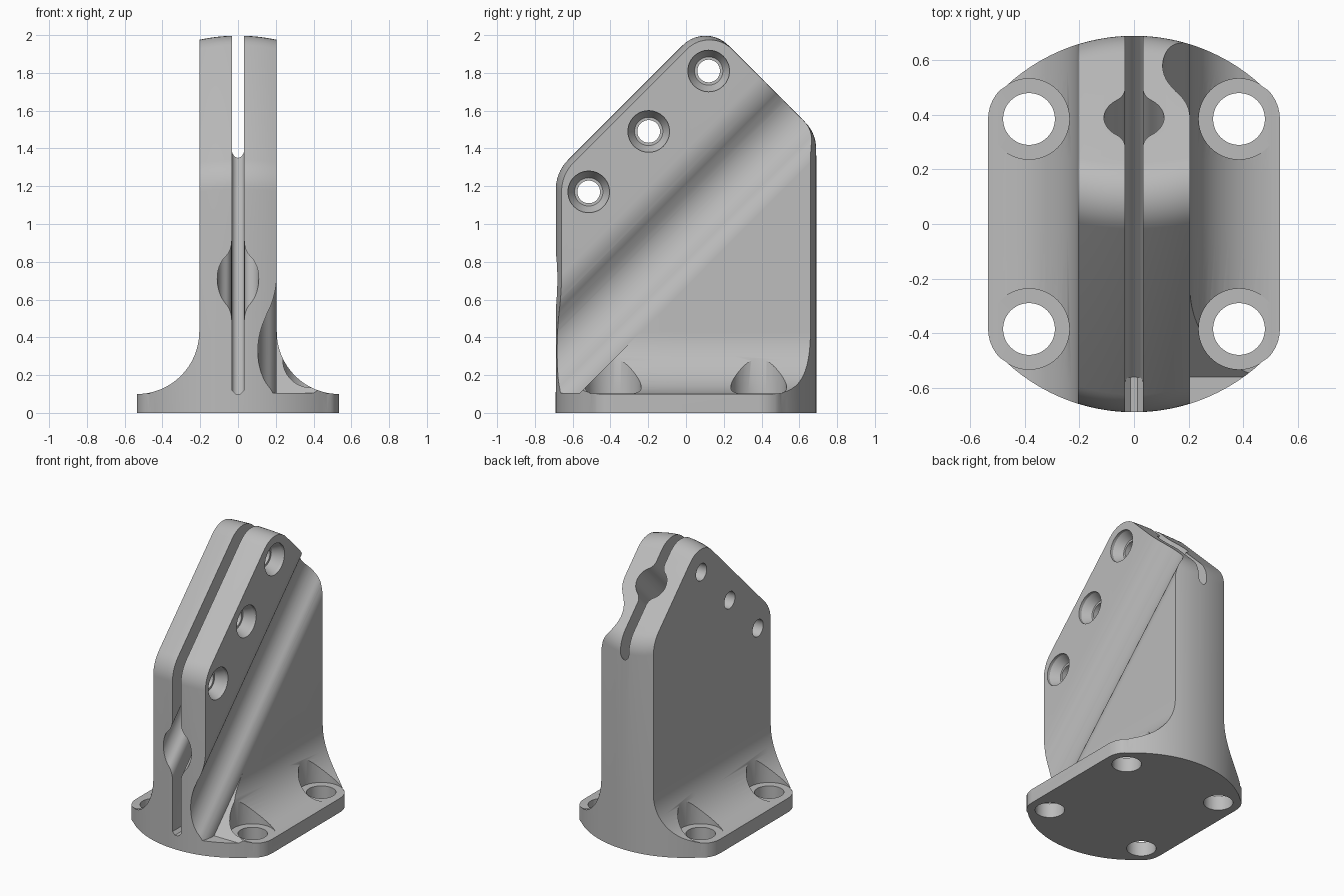
import bpy, bmesh
from math import sin, cos, pi, sqrt, atan2, tan
from mathutils import Vector, Matrix

if "Cube" in bpy.data.objects:
    bpy.data.objects.remove(bpy.data.objects["Cube"])

R = 0.69             # plan radius
WALL = 0.205         # half thickness of the upright
EDGE = 0.535         # half width of the foot
PLATE = 0.1          # foot plate thickness
FILLET = EDGE - WALL
BOLT, PAD = 0.385, 0.15
AXIS_Z = 1.39        # height of the inclined bore where y = 0

grey = bpy.data.materials.new("plain grey")
grey.use_nodes = True
colour = (0.5, 0.5, 0.5, 1)
grey.diffuse_color = colour
grey.node_tree.nodes["Principled BSDF"].inputs["Base Color"].default_value = colour


def finish(bm, name):
    bmesh.ops.recalc_face_normals(bm, faces=bm.faces)
    mesh = bpy.data.meshes.new(name)
    bm.to_mesh(mesh)
    bm.free()
    obj = bpy.data.objects.new(name, mesh)
    bpy.context.collection.objects.link(obj)
    mesh.materials.append(grey)
    return obj


def arc(cx, cy, r, a, b, n):
    return [(cx + r * cos(a + (b - a) * i / n), cy + r * sin(a + (b - a) * i / n))
            for i in range(n + 1)]


def round_corner(before, corner, after, r, n=10):
    p = Vector(corner)
    d1, d2 = (Vector(before) - p).normalized(), (Vector(after) - p).normalized()
    half = d1.angle(d2) / 2
    centre = p + (d1 + d2).normalized() * (r / sin(half))
    start = p + d1 * (r / tan(half)) - centre
    end = p + d2 * (r / tan(half)) - centre
    sweep = pi - 2 * half
    return [tuple(centre + (start * sin(sweep * (1 - i / n)) + end * sin(sweep * i / n)) / sin(sweep))
            for i in range(n + 1)]


def half_depth(x):
    x = abs(x)
    if x < BOLT + PAD * sqrt(0.5):
        return sqrt(R * R - x * x)
    return BOLT + sqrt(max(0, PAD ** 2 - (x - BOLT) ** 2))


def flare_height(x):
    return PLATE + FILLET - sqrt(max(0, FILLET ** 2 - (EDGE - abs(x)) ** 2))


def section(x, clamped):
    """Side outline at one x; the foot is the same outline cut off at the flare."""
    y = half_depth(min(abs(x), WALL))
    line = 1.965 - sqrt(2) * (R - y)
    front, back = (-y, line - y), (y, 2.17 - y)
    apex = ((2.17 - line) / 2, (2.17 + line) / 2)
    low = PLATE + FILLET
    pts = [(-y, 0), (-y, low)]
    pts += round_corner((-y, 0), front, apex, 0.22)
    pts += round_corner(front, apex, back, 0.17)
    pts += round_corner(apex, back, (y, 0), 0.2)
    pts += [(y, low), (y, 0)]
    if clamped:
        k, h = half_depth(x) / y, flare_height(x)
        pts = [(a * k, min(b, h)) for a, b in pts]
    return [(x, a, b) for a, b in pts]


# Upright with flared foot, lofted across its width
outer = [EDGE - FILLET * cos(pi / 2 * i / 16) for i in range(17)]
outer += [BOLT + PAD * sin(pi / 2 * i / 10) for i in range(5, 10)]
outer.sort()
slices = [section(-x, True) for x in reversed(outer)]
slices += [section(WALL * i / 10, False) for i in range(-10, 11)]
slices += [section(x, True) for x in outer]
bm = bmesh.new()
rows = [[bm.verts.new(p) for p in s] for s in slices]
for a, b in zip(rows, rows[1:]):
    for i in range(len(a)):
        j = (i + 1) % len(a)
        bm.faces.new((a[i], a[j], b[j], b[i]))
bm.faces.new(rows[0])
bm.faces.new(rows[-1])
bmesh.ops.remove_doubles(bm, verts=bm.verts, dist=1e-5)
bmesh.ops.dissolve_degenerate(bm, edges=bm.edges, dist=1e-5)
bracket = finish(bm, "clamp_bracket")


def inclined_prism(name, outline, planes):
    """Extrude an (x, t) outline along the 45 degree bore axis, trimmed by planes."""
    bm = bmesh.new()
    k = sqrt(0.5)
    ends = [[bm.verts.new((x, (s - t) * k, AXIS_Z + (s + t) * k)) for x, t in outline]
            for s in (-2.5, 2.5)]
    n = len(outline)
    for i in range(n):
        j = (i + 1) % n
        bm.faces.new((ends[0][i], ends[0][j], ends[1][j], ends[1][i]))
    for e in ends:
        bm.faces.new(e)
    for co, no in planes:
        geom = bm.verts[:] + bm.edges[:] + bm.faces[:]
        bmesh.ops.bisect_plane(bm, geom=geom, plane_co=co, plane_no=no, clear_inner=True)
        bmesh.ops.holes_fill(bm, edges=[e for e in bm.edges if e.is_boundary], sides=0)
    return finish(bm, name)


def revolve(name, profile, place, n=48):
    """Closed solid turned about z from (radius, height) points, then placed."""
    bm = bmesh.new()
    rings = [[bm.verts.new((r * cos(2 * pi * i / n), r * sin(2 * pi * i / n), z))
              for i in range(n)] for r, z in profile]
    for a, b in zip(rings, rings[1:]):
        for i in range(n):
            j = (i + 1) % n
            bm.faces.new((a[i], a[j], b[j], b[i]))
    bm.faces.new(rings[0])
    bm.faces.new(rings[-1])
    bmesh.ops.transform(bm, matrix=place, verts=bm.verts)
    return finish(bm, name)


cutters = []

# Keyhole: clamping slit with a blended round bore
SLIT, BORE, BLEND = 0.033, 0.11, 0.075
rise = sqrt((BORE + BLEND) ** 2 - (SLIT + BLEND) ** 2)
turn = atan2(rise, SLIT + BLEND)
side = [(SLIT, 1.5)]
side += arc(SLIT + BLEND, rise, BLEND, pi, pi + turn, 8)
side += arc(0, 0, BORE, turn, -turn, 16)[1:-1]
side += arc(SLIT + BLEND, -rise, BLEND, pi - turn, pi, 8)
side += arc(0, -0.483, SLIT, 0, -pi / 2, 6)
keyhole = side + [(-x, t) for x, t in reversed(side[:-1])]
floor = [((0, 0, 0.1), (0, 0, 1)),
         ((SLIT, 0, 0.12), (-1, 0, 1)), ((-SLIT, 0, 0.12), (1, 0, 1))]
cutters.append(inclined_prism("slit_cutter", keyhole, floor))

# Diagonal groove under the bore on one side
gx, gt, gr = 0.305, -0.27, 0.2
touch = atan2(gt, gx)
groove = [(0.8, 0.0)] + arc(0, 0, WALL, 0, touch, 8)
groove += arc(gx, gt, gr, pi + touch, 1.25 * pi, 16)[1:]
lx, lt = groove[-1]
lip = (WALL - lx) / (1 - sqrt(0.5))
groove += arc(WALL - lip, lt - lip * sqrt(0.5), lip, pi / 4, 0, 8)[1:]
groove.append((0.8, groove[-1][1]))
cutters.append(inclined_prism("groove_cutter", groove, [((0, 0, 0.105), (0, 0, 1))]))

# Foot bolt holes with flat seats
for sx in (-1, 1):
    for sy in (-1, 1):
        cutters.append(revolve(
            "bolt_cutter",
            [(0.095, -0.1), (0.095, 0.102), (0.148, 0.102), (0.148, 0.8)],
            Matrix.Translation((sx * BOLT, sy * BOLT, 0))))

# Countersunk clamp screw holes along the sloping edge
for i in range(3):
    place = Matrix.Translation((0, -0.515 + 0.3175 * i, 1.17 + 0.32 * i))
    cutters.append(revolve(
        "screw_cutter",
        [(0.06, -0.5), (0.06, WALL - 0.08), (0.075, WALL - 0.08),
         (0.11, WALL - 0.02), (0.11, 0.5)],
        place @ Matrix.Rotation(pi / 2, 4, "Y")))

# Apply the cuts and shade
bpy.ops.object.select_all(action="DESELECT")
bracket.select_set(True)
bpy.context.view_layer.objects.active = bracket
for cutter in cutters:
    cutter.hide_render = True
    mod = bracket.modifiers.new("cut", "BOOLEAN")
    mod.operation = "DIFFERENCE"
    mod.solver = "EXACT"
    mod.object = cutter
    bpy.ops.object.modifier_apply(modifier=mod.name)
    bpy.data.objects.remove(cutter)
bpy.ops.object.shade_smooth_by_angle(angle=pi / 6)
